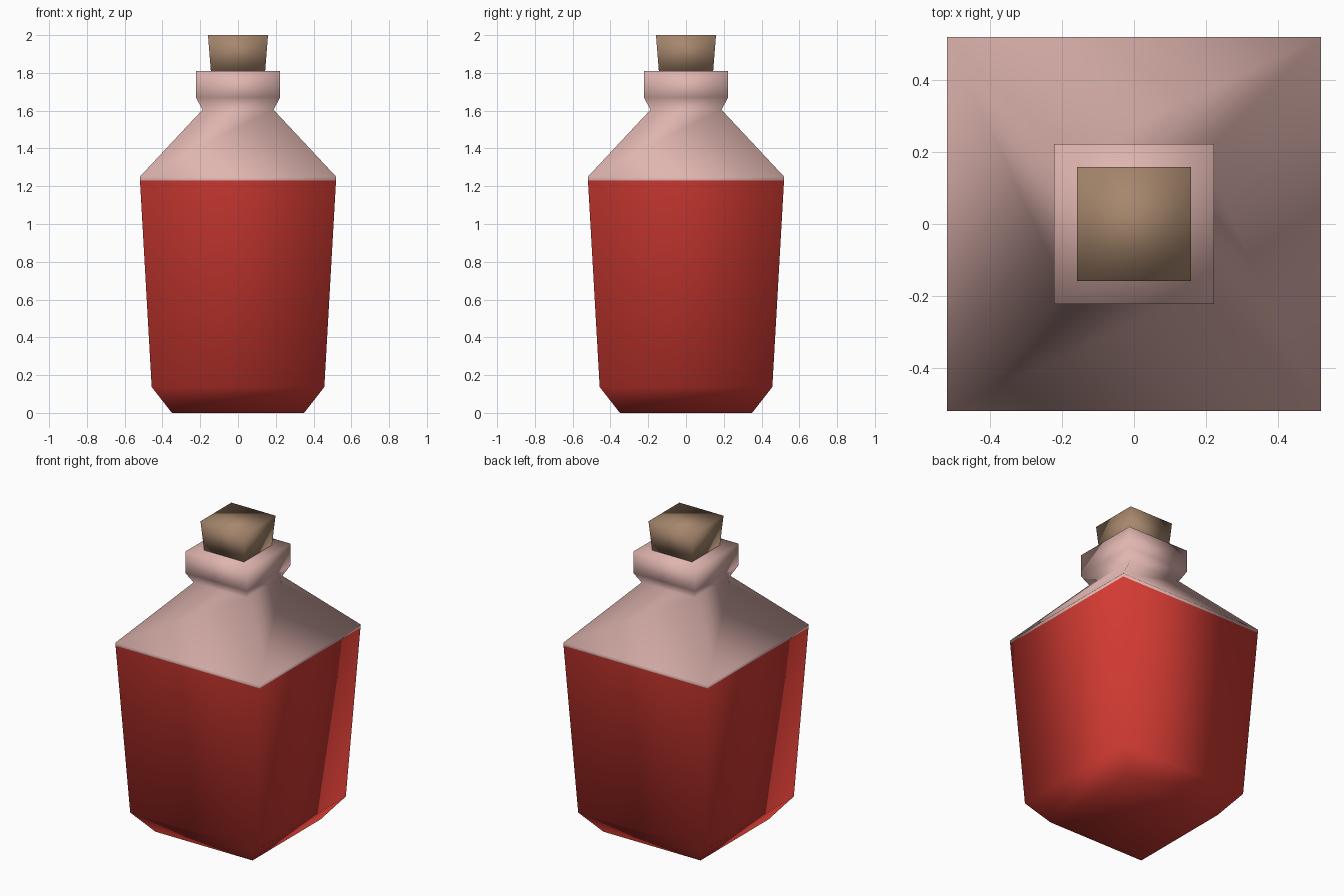
import bpy, bmesh

if "Cube" in bpy.data.objects:
    bpy.data.objects.remove(bpy.data.objects["Cube"])

def material(name, rgb):
    m = bpy.data.materials.new(name)
    m.diffuse_color = (*rgb, 1)
    m.use_nodes = True
    m.node_tree.nodes["Principled BSDF"].inputs["Base Color"].default_value = m.diffuse_color
    return m

RED = material("red_liquid", (0.64, 0.042, 0.032))
PINK = material("pale_pink_glass", (0.74, 0.46, 0.43))
CORK = material("cork_brown", (0.38, 0.24, 0.15))

def square_loft(name, profile, mats, split=None):
    """Stack square rings from (half_width, z) pairs and cap both ends."""
    bm = bmesh.new()
    rings = [[bm.verts.new((sx * r, sy * r, z))
              for sx, sy in ((-1, -1), (1, -1), (1, 1), (-1, 1))]
             for r, z in profile]
    for a, b in zip(rings, rings[1:]):
        for i in range(4):
            j = (i + 1) % 4
            bm.faces.new((a[i], a[j], b[j], b[i]))
    bm.faces.new(rings[0][::-1])
    bm.faces.new(rings[-1])
    for f in bm.faces:
        f.smooth = True
        if split is not None and f.calc_center_median().z > split:
            f.material_index = 1
    me = bpy.data.meshes.new(name)
    bm.to_mesh(me)
    bm.free()
    for m in mats:
        me.materials.append(m)
    ob = bpy.data.objects.new(name, me)
    bpy.context.collection.objects.link(ob)
    return ob

# bottle: chamfered base, flaring body, sloped shoulder, neck and lip
square_loft("bottle", [(0.35, 0), (0.457, 0.137), (0.519, 1.23), (0.52, 1.25),
                       (0.188, 1.605), (0.223, 1.67), (0.223, 1.81)],
            [RED, PINK], split=1.23)

# tapered stopper sitting in the lip
square_loft("cork_stopper", [(0.143, 1.80), (0.159, 2.0)], [CORK])
